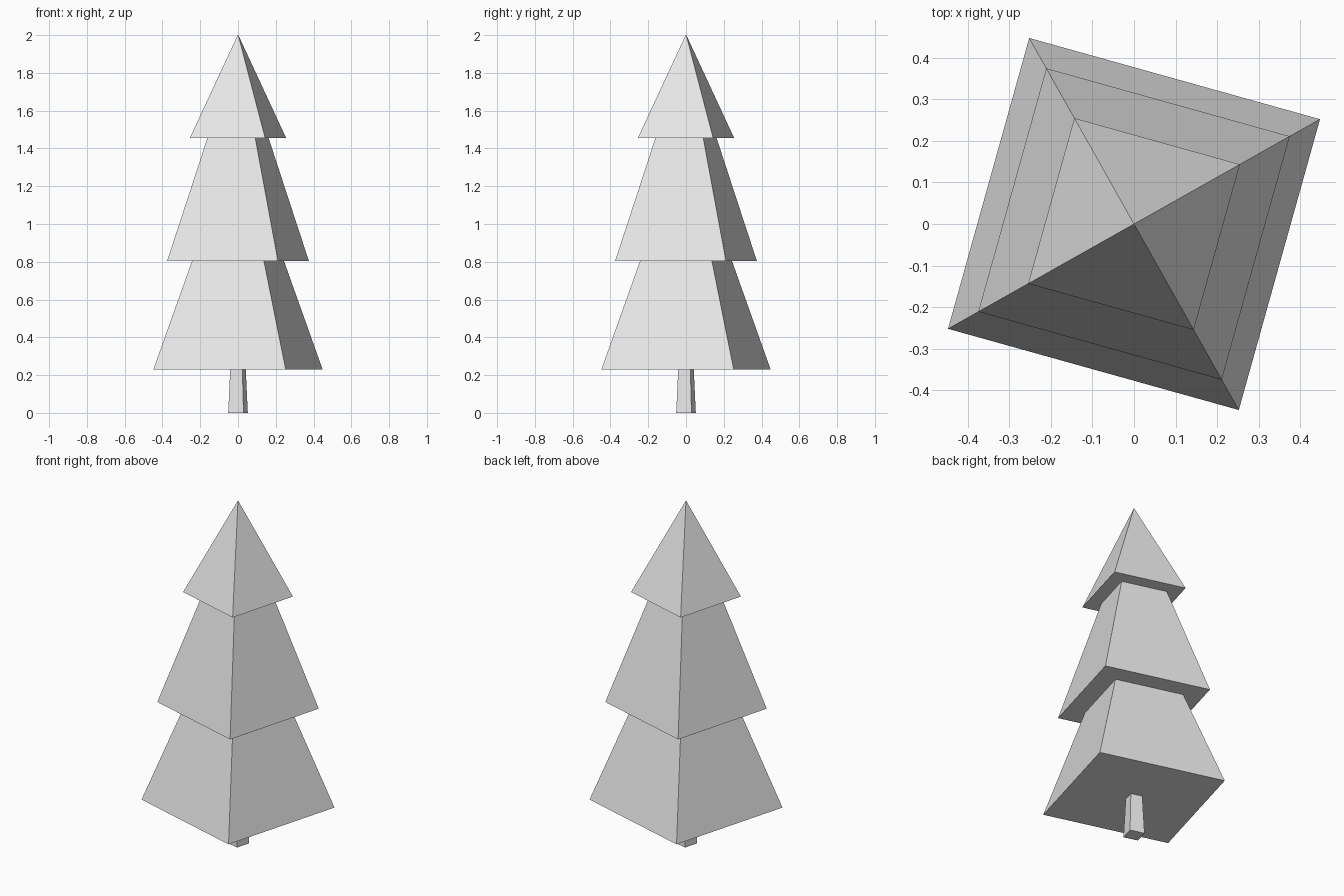
import bpy
import bmesh
from math import cos, radians
from mathutils import Matrix

cube = bpy.data.objects.get("Cube")
if cube:
    bpy.data.objects.remove(cube, do_unlink=True)

# One plain grey for the whole tree
GREY = (0.8, 0.8, 0.8, 1.0)
grey = bpy.data.materials.new("plain_grey")
grey.use_nodes = True
grey.diffuse_color = GREY
grey.node_tree.nodes["Principled BSDF"].inputs["Base Color"].default_value = GREY

TURN = radians(29.4)  # direction of the first corner
OVERLAP = 0.03        # how far each part runs up inside the next


def square_frustum(name, z0, z1, reach0, reach1, overlap=OVERLAP):
    """Four-sided tapered block; reach is its half width along x."""
    top = z1 + overlap
    reach_top = reach1 + (reach1 - reach0) * overlap / (z1 - z0)
    bm = bmesh.new()
    bmesh.ops.create_cone(
        bm, cap_ends=True, segments=4, depth=top - z0,
        radius1=reach0 / cos(TURN), radius2=reach_top / cos(TURN),
        matrix=Matrix.Translation((0, 0, (z0 + top) / 2)) @ Matrix.Rotation(TURN, 4, "Z"))
    bmesh.ops.remove_doubles(bm, verts=bm.verts, dist=0.0001)
    bmesh.ops.recalc_face_normals(bm, faces=bm.faces)
    mesh = bpy.data.meshes.new(name)
    bm.to_mesh(mesh)
    bm.free()
    mesh.materials.append(grey)
    obj = bpy.data.objects.new(name, mesh)
    bpy.context.collection.objects.link(obj)
    return obj


# Trunk and three tiers of foliage
square_frustum("trunk", 0, 0.23, 0.052, 0.041)
square_frustum("lower_foliage", 0.23, 0.805, 0.448, 0.243)
square_frustum("middle_foliage", 0.805, 1.455, 0.375, 0.162)
square_frustum("top_foliage", 1.455, 2.0, 0.255, 0.002, overlap=0)
